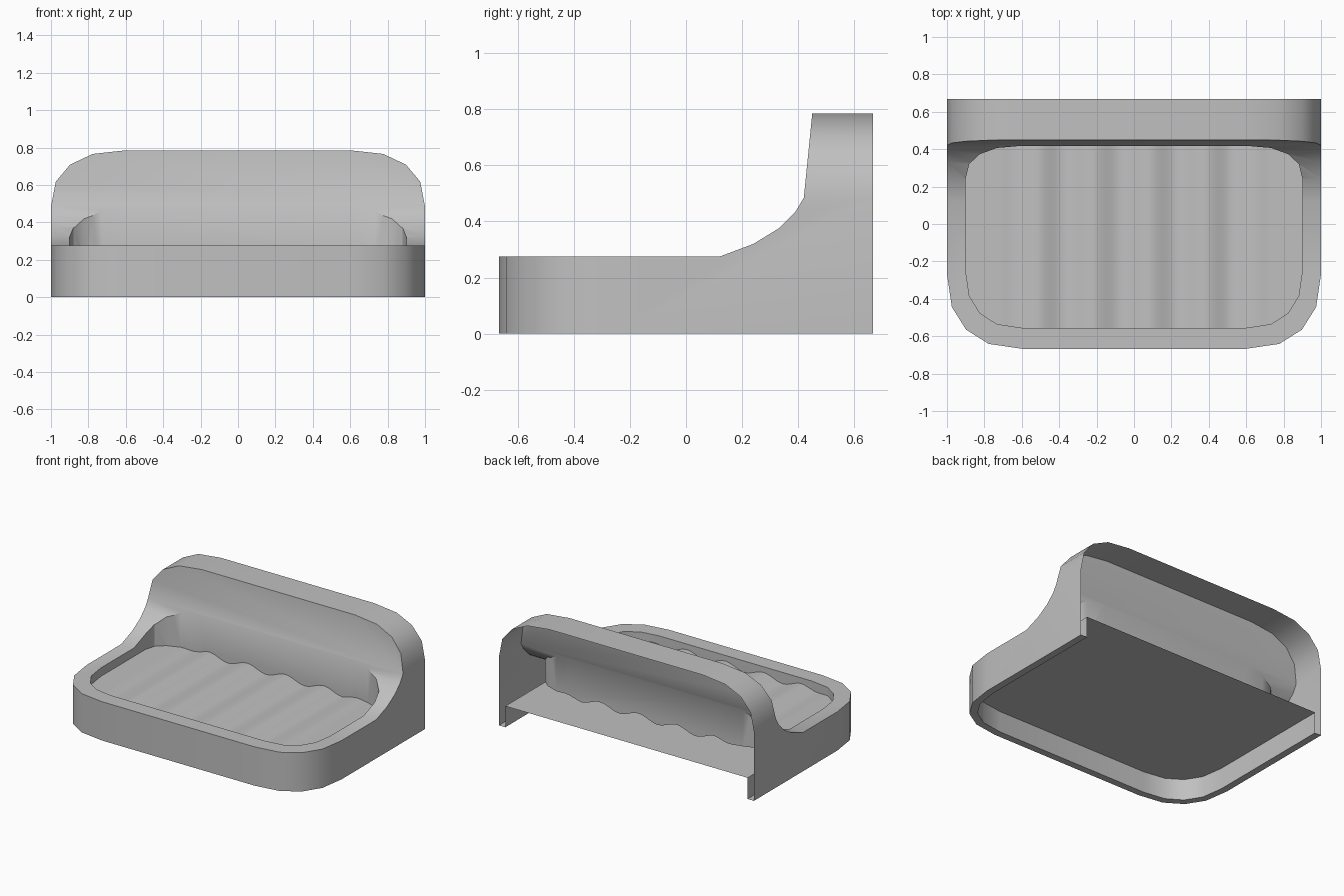
import bpy, bmesh, math

cube = bpy.data.objects.get("Cube")
if cube:
    bpy.data.objects.remove(cube, do_unlink=True)

BACK = 0.667


def prism(name, pts, axis, lo, hi):
    """Extrude a 2D outline along x, y or z."""
    place = {"x": lambda p, t: (t, p[0], p[1]),
             "y": lambda p, t: (p[0], t, p[1]),
             "z": lambda p, t: (p[0], p[1], t)}[axis]
    bm = bmesh.new()
    a, b = [[bm.verts.new(place(p, t)) for p in pts] for t in (lo, hi)]
    bm.faces.new(a)
    bm.faces.new(b)
    n = len(pts)
    for i in range(n):
        j = (i + 1) % n
        bm.faces.new((a[i], a[j], b[j], b[i]))
    bmesh.ops.recalc_face_normals(bm, faces=bm.faces)
    mesh = bpy.data.meshes.new(name)
    bm.to_mesh(mesh)
    bm.free()
    obj = bpy.data.objects.new(name, mesh)
    bpy.context.collection.objects.link(obj)
    return obj


def corner(cx, cy, rx, ry, steps=4):
    """Slightly squared quarter curve from the side (rx) to the end (ry)."""
    out = []
    for i in range(steps + 1):
        t = math.pi / 2 * i / steps
        out.append((cx + rx * max(math.cos(t), 0) ** 0.85 * (i < steps),
                    cy + ry * math.sin(t) ** 0.85))
    return out


def mirrored(half):
    return half + [(-x, y) for x, y in reversed(half)]


def combine(obj, cutter, operation):
    mod = obj.modifiers.new("cut", "BOOLEAN")
    mod.operation = operation
    mod.solver = "EXACT"
    mod.object = cutter
    bpy.context.view_layer.objects.active = obj
    bpy.ops.object.modifier_apply(modifier=mod.name)
    bpy.data.objects.remove(cutter, do_unlink=True)


# Outer body: plan outline with rounded front corners
plan = mirrored([(1, BACK)] + corner(0.6, -0.267, 0.4, -0.4))
body = prism("dish_body", plan, "z", 0, 0.9)

# Side outline: low tray sweeping up into the backrest
side = [(-0.8, -0.1), (-0.8, 0.275), (0.12, 0.275), (0.24, 0.32), (0.33, 0.375),
        (0.39, 0.435), (0.42, 0.485), (0.45, 0.785), (0.465, 0.935),
        (0.8, 0.935), (0.8, -0.1)]
combine(body, prism("side_outline", side, "x", -1.2, 1.2), "INTERSECT")

# Front outline: rounded shoulders on the backrest
front = mirrored([(1.1, -0.1), (1.1, 0.3)] + corner(0.6, 0.485, 0.4, 0.3))
combine(body, prism("front_outline", front, "y", -1, 1), "INTERSECT")

# Basin with a rippled floor
basin = prism("basin", mirrored(corner(0.6, 0.245, 0.3, 0.173)[::-1]
                                + corner(0.6, -0.25, 0.3, -0.305)), "z", 0.1, 1.1)
ripple = []
for i in range(81):
    x = -1 + i / 40
    fade = min(1, max(0, (0.72 - abs(x)) / 0.2))
    ripple.append((x, 0.215 + 0.02 * fade * math.cos(2 * math.pi * (x - 0.08) / 0.3)))
combine(basin, prism("ripples", ripple + [(1, 1.2), (-1, 1.2)], "y", -1, 1), "INTERSECT")
combine(body, basin, "DIFFERENCE")

# Recess under the dish, running out through the back
recess = mirrored([(0.95, 1)] + corner(0.6, -0.267, 0.35, -0.35))
combine(body, prism("recess", recess, "z", -0.1, 0.15), "DIFFERENCE")

# The back is open
bm = bmesh.new()
bm.from_mesh(body.data)
back = [f for f in bm.faces if all(v.co.y > BACK - 0.001 for v in f.verts)]
bmesh.ops.delete(bm, geom=back, context="FACES")
bm.to_mesh(body.data)
bm.free()

# Plain grey finish
grey = bpy.data.materials.new("grey")
grey.use_nodes = True
grey.diffuse_color = (0.53, 0.53, 0.53, 1)
grey.node_tree.nodes["Principled BSDF"].inputs["Base Color"].default_value = grey.diffuse_color
body.data.materials.clear()
body.data.materials.append(grey)
for p in body.data.polygons:
    p.material_index = 0

bpy.ops.object.select_all(action="DESELECT")
body.select_set(True)
bpy.context.view_layer.objects.active = body
bpy.ops.object.shade_smooth_by_angle(angle=math.radians(32))
